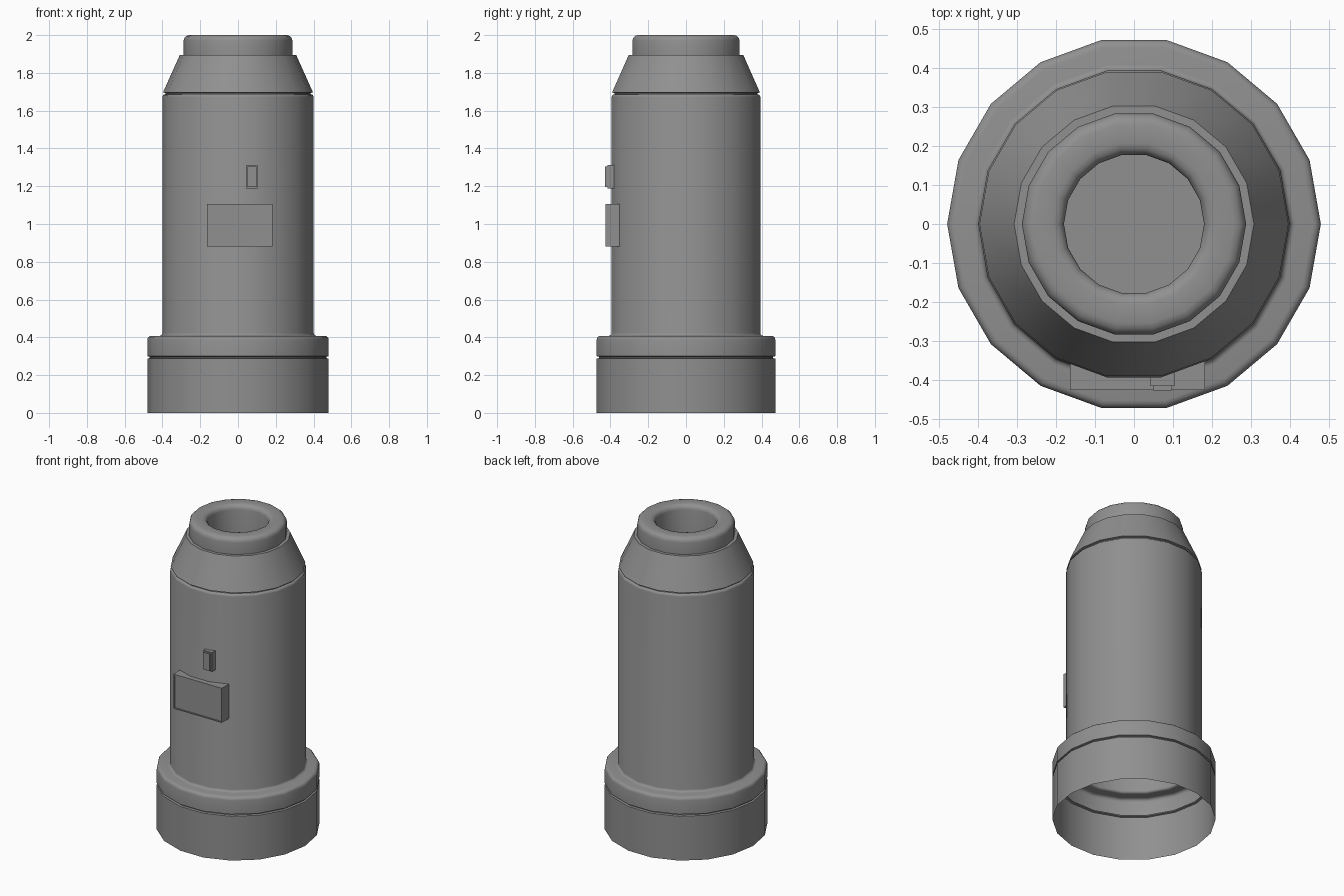
import bpy, bmesh, math

if "Cube" in bpy.data.objects:
    bpy.data.objects.remove(bpy.data.objects["Cube"])

SIDES = 18

grey = bpy.data.materials.new("dark_grey")
grey.diffuse_color = (0.28, 0.28, 0.28, 1)
grey.use_nodes = True
grey.node_tree.nodes["Principled BSDF"].inputs["Base Color"].default_value = grey.diffuse_color


def finish(name, bm, smooth=False):
    bmesh.ops.recalc_face_normals(bm, faces=bm.faces[:])
    mesh = bpy.data.meshes.new(name)
    bm.to_mesh(mesh)
    bm.free()
    mesh.materials.append(grey)
    ob = bpy.data.objects.new(name, mesh)
    bpy.context.collection.objects.link(ob)
    if smooth:
        bpy.ops.object.select_all(action='DESELECT')
        ob.select_set(True)
        bpy.context.view_layer.objects.active = ob
        bpy.ops.object.shade_smooth_by_angle(angle=math.radians(40))
    return ob


def arc(r, z, radius, start, end, steps=3):
    """Rounded corner of the profile: points on an arc about (r, z)."""
    angles = [math.radians(start + (end - start) * i / steps) for i in range(steps + 1)]
    return [(r + radius * math.cos(a), z + radius * math.sin(a)) for a in angles]


def lathe(name, profile, cap_end=False):
    bm = bmesh.new()
    rings = []
    for r, z in profile:
        rings.append([bm.verts.new((r * math.cos(a), r * math.sin(a), z))
                      for a in (2 * math.pi * i / SIDES for i in range(SIDES))])
    for lo, hi in zip(rings, rings[1:]):
        for i in range(SIDES):
            j = (i + 1) % SIDES
            bm.faces.new((lo[i], lo[j], hi[j], hi[i]))
    if cap_end:
        bm.faces.new(rings[-1])
    return finish(name, bm, smooth=True)


def plate(name, x0, x1, y0, y1, z0, z1, inset, step):
    """Box whose front face is inset and then moved along y by step."""
    bm = bmesh.new()
    bmesh.ops.create_cube(bm, size=1)
    for v in bm.verts:
        v.co = (x1 if v.co.x > 0 else x0,
                y1 if v.co.y > 0 else y0,
                z1 if v.co.z > 0 else z0)
    bm.normal_update()
    front = min(bm.faces, key=lambda f: f.calc_center_median().y)
    bmesh.ops.inset_region(bm, faces=[front], thickness=inset)
    ext = bmesh.ops.extrude_discrete_faces(bm, faces=[front])
    for v in ext["faces"][0].verts:
        v.co.y += step
    return finish(name, bm)


# Hollow shell: open base, collar, barrel, cone, rounded neck and blind bore
profile = [(0.48, 0.0), (0.48, 0.287), (0.468, 0.290), (0.468, 0.297), (0.48, 0.300)]
profile += arc(0.46, 0.388, 0.02, 0, 90)          # collar edge
profile += arc(0.415, 0.423, 0.015, 270, 180)     # fillet into barrel
profile += arc(0.385, 1.672, 0.015, 0, 90)        # barrel shoulder
profile += [(0.385, 1.694), (0.397, 1.697),       # seam, then cone
            (0.308, 1.895), (0.288, 1.895)]
profile += arc(0.258, 1.97, 0.03, 0, 90)          # neck lip, outside
profile += arc(0.21, 1.97, 0.03, 90, 180)         # neck lip, inside
profile += [(0.18, 1.62)]
lathe("tube_body", profile, cap_end=True)

# Front panel with a thin raised rim
plate("front_panel", -0.165, 0.182, -0.427, -0.345, 0.882, 1.106, 0.010, 0.005)

# Small stepped button
plate("button", 0.042, 0.104, -0.416, -0.375, 1.188, 1.312, 0.010, -0.012)
